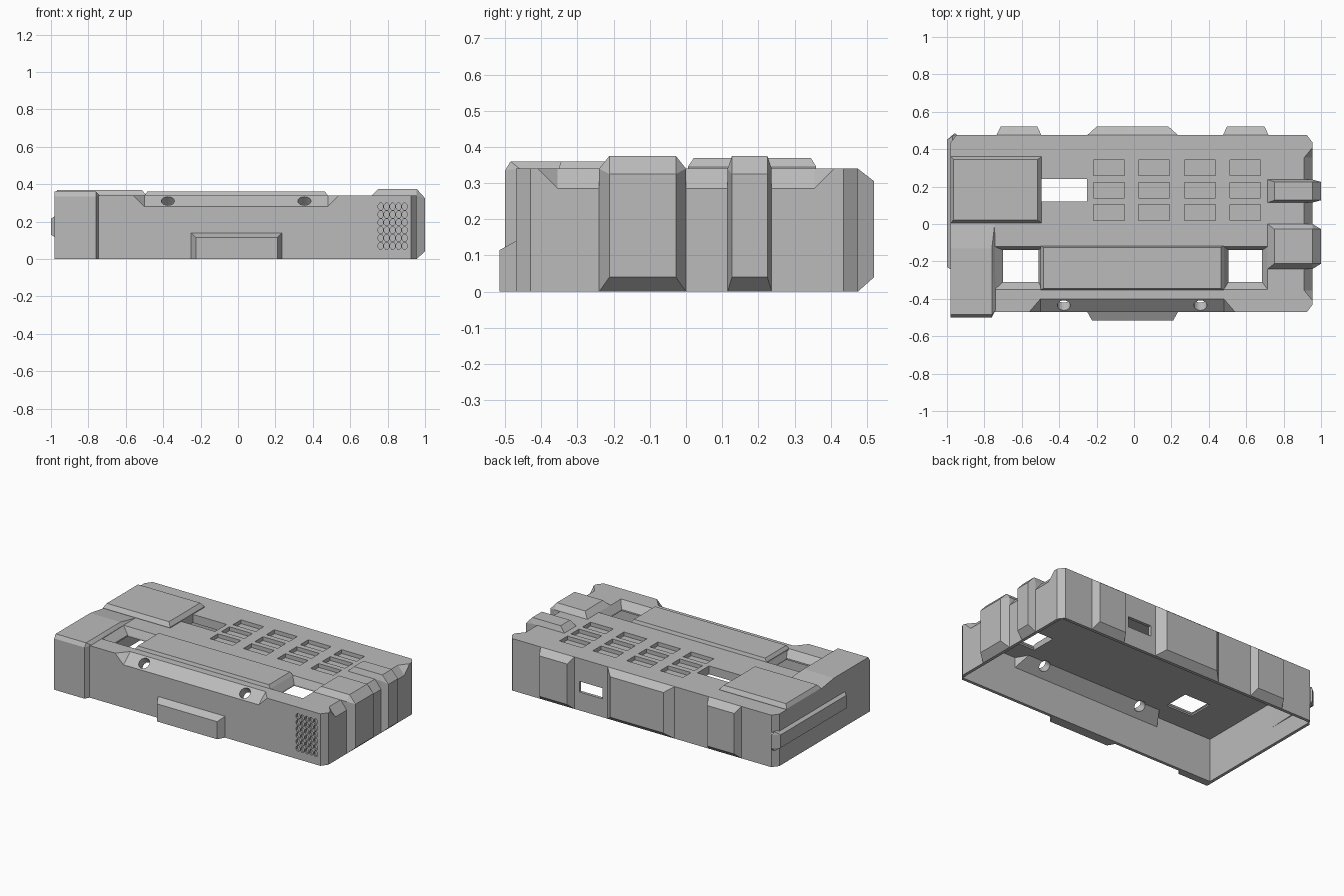
import bpy, bmesh, math
from mathutils import Matrix, Vector

cube = bpy.data.objects.get("Cube")
if cube:
    bpy.data.objects.remove(cube, do_unlink=True)

grey = bpy.data.materials.new("light grey plastic")
grey.use_nodes = True
grey.diffuse_color = (0.5, 0.5, 0.5, 1)
grey.node_tree.nodes["Principled BSDF"].inputs["Base Color"].default_value = (0.5, 0.5, 0.5, 1)

TOP = 0.34


def finish(name, bm):
    bmesh.ops.recalc_face_normals(bm, faces=bm.faces)
    mesh = bpy.data.meshes.new(name)
    bm.to_mesh(mesh)
    bm.free()
    mesh.materials.append(grey)
    ob = bpy.data.objects.new(name, mesh)
    bpy.context.collection.objects.link(ob)
    return ob


def add_hull(bm, points):
    verts = [bm.verts.new(p) for p in points]
    bmesh.ops.convex_hull(bm, input=verts)
    bmesh.ops.dissolve_limit(bm, angle_limit=0.01, verts=bm.verts, edges=bm.edges)


def hull(name, points):
    bm = bmesh.new()
    add_hull(bm, points)
    return finish(name, bm)


def rect(x0, x1, y0, y1, z):
    return [(x, y, z) for x in (x0, x1) for y in (y0, y1)]


def box(x0, x1, y0, y1, z0, z1):
    return rect(x0, x1, y0, y1, z0) + rect(x0, x1, y0, y1, z1)


def boxes(name, bounds):
    bm = bmesh.new()
    for b in bounds:
        part = bmesh.ops.create_cube(bm, size=1)["verts"]
        x0, x1, y0, y1, z0, z1 = b
        for v in part:
            v.co = ((x0 + x1) / 2 + v.co.x * (x1 - x0),
                    (y0 + y1) / 2 + v.co.y * (y1 - y0),
                    (z0 + z1) / 2 + v.co.z * (z1 - z0))
    return finish(name, bm)


def cut(ob, cutter, keep=False):
    mod = ob.modifiers.new("cut", "BOOLEAN")
    mod.operation, mod.solver, mod.object = "DIFFERENCE", "EXACT", cutter
    bpy.context.view_layer.objects.active = ob
    bpy.ops.object.modifier_apply(modifier=mod.name)
    if not keep:
        bpy.data.objects.remove(cutter, do_unlink=True)


# Main shell with chamfered vertical corners
c = 0.04
outline = [(x, y) for sx, x0 in ((-1, -0.98), (1, 0.955)) for sy, y0 in ((-1, -0.47), (1, 0.475))
           for x, y in ((x0, y0 - sy * c), (x0 - sx * 0.03, y0))]
shell = hull("shell", [(x, y, z) for x, y in outline for z in (0, TOP)])

# Cavity, with a sloping bulge left behind the front chamfer
cavity = boxes("cavity_cutter", [(-0.96, 0.935, -0.45, 0.455, -0.1, 0.285)])
bulge = hull("bulge_cutter", [(x, y, z) for x0, x1, y, z in (
    (-0.56, 0.54, -0.46, 0.21), (-0.56, 0.54, -0.46, 0.3),
    (-0.5, 0.48, -0.36, 0.3)) for x in (x0, x1)])
cut(cavity, bulge)
cut(shell, cavity, keep=True)

# Long front chamfer pocket with sloped ends
cut(shell, hull("front_pocket", [
    (-0.5, -0.47, 0.28), (0.48, -0.47, 0.28), (-0.5, -0.4, TOP), (0.48, -0.4, TOP),
    (-0.56, -0.47, TOP), (0.54, -0.47, TOP), (-0.5, -0.49, 0.28), (0.48, -0.49, 0.28),
    (-0.56, -0.49, TOP), (0.54, -0.49, TOP), (-0.5, -0.4, 0.4), (0.48, -0.4, 0.4),
    (-0.56, -0.49, 0.4), (0.54, -0.49, 0.4)]))

# End chamfer pocket under the wrapping ridges
cut(shell, hull("end_pocket", [(x, s * y, z) for s in (-1, 1) for x, y, z in (
    (0.955, 0.355, 0.285), (0.98, 0.355, 0.285), (0.91, 0.355, TOP),
    (0.955, 0.41, TOP), (0.98, 0.41, TOP), (0.91, 0.355, 0.4), (0.98, 0.41, 0.4))]))

# Angled round holes through the front chamfer
bm = bmesh.new()
for x in (-0.375, 0.355):
    bmesh.ops.create_cone(bm, cap_ends=True, segments=20, radius1=0.035, radius2=0.035, depth=0.4,
                          matrix=Matrix.Translation((x, -0.435, 0.31)) @ Matrix.Rotation(math.radians(45), 4, "X"))
cut(shell, finish("bolt_holes", bm))

# Funnel-shaped openings either side of the raised centre panel
for outer, inner in (((-0.745, -0.49), (-0.7, -0.51)), ((0.48, 0.715), (0.505, 0.685))):
    cut(shell, hull("funnel", rect(*outer, -0.35, -0.12, TOP) + rect(*outer, -0.35, -0.12, 0.4)
                    + rect(*inner, -0.31, -0.14, 0.295)))
    cut(shell, boxes("opening", [(*inner, -0.31, -0.14, 0.2, 0.4)]))

# Roof window, back slot and the grid of shallow roof recesses
cut(shell, boxes("windows", [(-0.495, -0.25, 0.12, 0.24, 0.2, 0.4),
                             (0.27, 0.44, 0.4, 0.6, 0.12, 0.19)]))
cut(shell, boxes("roof_recesses", [
    (x, x + 0.165, y, y + 0.083, 0.315, 0.4)
    for x in (-0.217, 0.025, 0.27, 0.512) for y in (0.02, 0.139, 0.258)]))

# Vent grille of shallow oval recesses
bm = bmesh.new()
for i in range(5):
    for j in range(6):
        bmesh.ops.create_cone(
            bm, cap_ends=True, segments=8, radius1=0.5, radius2=0.5, depth=0.03,
            matrix=Matrix.Translation((0.763 + i * 0.032, -0.47, 0.07 + j * 0.042))
            @ Matrix.Diagonal((0.029, 1, 0.039, 1)) @ Matrix.Rotation(math.pi / 2, 4, "X")
            @ Matrix.Rotation(math.pi / 8, 4, "Z"))
cut(shell, finish("vent", bm))

# Raised ridges wrapping over the end
ridges = []
for name, y0, y1, dy in (("wide_ridge", -0.24, 0.0, 0.028), ("narrow_ridge", 0.115, 0.237, 0.012)):
    base = [(0.715, TOP), (0.715, 0.3), (0.955, TOP), (0.955, 0)]
    face = [(0.75, 0.375), (0.955, 0.375), (1.0, 0.325), (1.0, 0.04)]
    ridges.append(hull(name, [(x, y, z) for x, z in base for y in (y0, y1)]
                       + [(x, y, z) for x, z in face for y in (y0 + dy, y1 - dy)]))

# Raised corner block that ramps down into the roof
corner = hull("corner_block", [
    (-0.98, -0.5, 0), (-0.76, -0.5, 0), (-0.74, -0.46, 0), (-0.98, -0.5, 0.335), (-0.76, -0.5, 0.335),
    (-0.74, -0.46, TOP), (-0.98, -0.485, 0.36), (-0.76, -0.485, 0.36), (-0.98, -0.13, 0.36),
    (-0.76, -0.13, 0.36), (-0.98, 0, TOP), (-0.745, 0, TOP), (-0.98, 0, 0), (-0.745, 0, 0)])
for ob in ridges + [corner]:
    cut(ob, cavity, keep=True)
cut(corner, boxes("lower_trim", [(-0.9, -0.7, -0.44, 0.1, -0.1, 0.33)]))
bpy.data.objects.remove(cavity, do_unlink=True)

# Roof pads
hull("square_pad", rect(-0.98, -0.495, 0.005, 0.36, 0.33) + rect(-0.98, -0.495, 0.005, 0.36, 0.345)
     + rect(-0.965, -0.515, 0.022, 0.345, 0.37))
hull("centre_panel", rect(-0.5, 0.48, -0.352, -0.118, 0.33) + rect(-0.5, 0.48, -0.352, -0.118, TOP)
     + rect(-0.485, 0.465, -0.345, -0.125, 0.36))

# Back bumps
for name, x0, x1, d in (("back_bump_right", -0.735, -0.495, 0.022),
                        ("back_bump_centre", -0.25, 0.235, 0.05),
                        ("back_bump_left", 0.475, 0.72, 0.022)):
    hull(name, [(x, y, z) for x in (x0, x1) for y in (0.465, 0.475) for z in (0, TOP)]
         + [(x, 0.52, z) for x in (x0 + d, x1 - d) for z in (0.04, 0.305)])

# Front plate and end rail
hull("front_plate", box(-0.25, 0.235, -0.47, -0.46, 0, 0.14)
     + [(x, -0.515, z) for x in (-0.225, 0.21) for z in (0, 0.115)])
hull("end_rail", [(-0.97, -0.25, 0.11), (-0.97, -0.25, 0.235), (-0.97, 0.47, 0.11), (-0.97, 0.47, 0.235),
                  (-0.95, 0.48, 0.12), (-0.95, 0.48, 0.225),
                  (-1.0, -0.23, 0.13), (-1.0, -0.23, 0.215), (-1.0, 0.45, 0.13), (-1.0, 0.45, 0.215),
                  (-0.96, 0.485, 0.13), (-0.96, 0.485, 0.215)])
